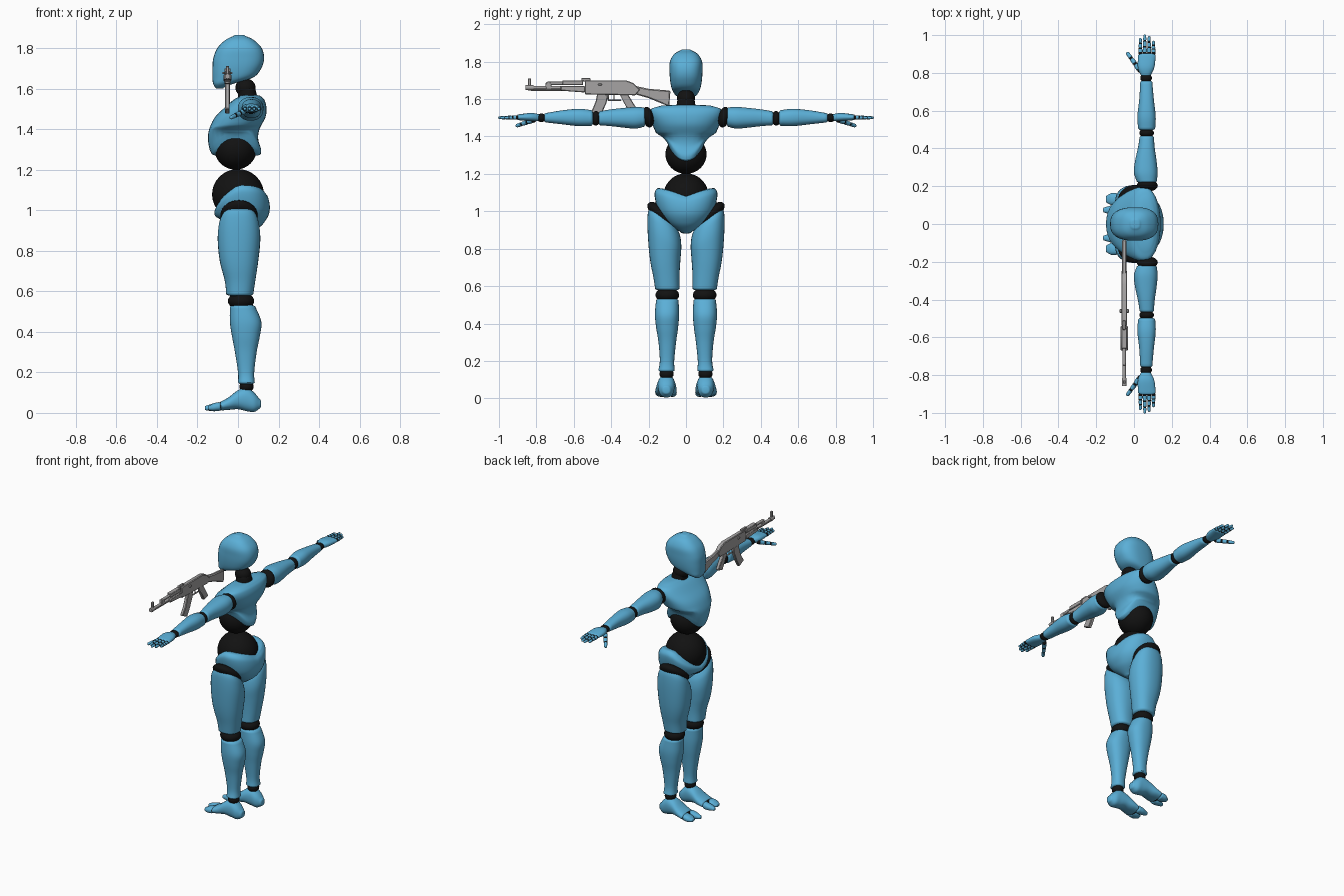
import bpy, bmesh, math
from mathutils import Vector, Matrix

cube = bpy.data.objects.get("Cube")
if cube:
    bpy.data.objects.remove(cube, do_unlink=True)


def material(name, rgb):
    m = bpy.data.materials.new(name)
    m.use_nodes = True
    m.diffuse_color = (*rgb, 1)
    m.node_tree.nodes["Principled BSDF"].inputs["Base Color"].default_value = (*rgb, 1)
    return m


BLUE = material("sky blue", (0.105, 0.43, 0.68))
BLACK = material("joint black", (0.006, 0.006, 0.006))
GREY = material("light grey", (0.38, 0.37, 0.37))


def finish(name, bm, mat, angle=40):
    bmesh.ops.recalc_face_normals(bm, faces=bm.faces)
    me = bpy.data.meshes.new(name)
    bm.to_mesh(me)
    bm.free()
    me.materials.append(mat)
    me.shade_smooth()
    me.set_sharp_from_angle(angle=math.radians(angle))
    ob = bpy.data.objects.new(name, me)
    bpy.context.collection.objects.link(ob)
    return ob


def clamp(v):
    return max(0.0, min(1.0, v))


def spline(rings, steps=5):
    """Smooth interpolation through all rings."""
    out = []
    for i in range(len(rings) - 1):
        p = [rings[max(0, min(len(rings) - 1, i + k))] for k in (-1, 0, 1, 2)]
        for j in range(steps):
            t = j / steps
            out.append([b + 0.5 * t * (c - a + t * (2*a - 5*b + 4*c - d + t * (3*(b - c) + d - a)))
                        for a, b, c, d in zip(*p)])
    return out + [list(rings[-1])]


def loft(name, axis, rings, mat=BLUE, side=1, power=2.3, warp=None, cap=0.008, n=32):
    """Skin of rounded sections; each ring is (position, a0, a1, b0, b1)."""
    rows = spline(rings)

    def shrunk(r, d, s):
        t, a0, a1, b0, b1 = r
        ca, cb, ha, hb = (a0 + a1) / 2, (b0 + b1) / 2, (a1 - a0) / 2 * s, (b1 - b0) / 2 * s
        return [t + d, ca - ha, ca + ha, cb - hb, cb + hb]

    sg = 1 if rings[-1][0] > rings[0][0] else -1
    first, last = rows[0], rows[-1]
    rows = ([shrunk(first, -sg * cap, 0.6), shrunk(first, -sg * cap * 0.7, 0.86)] + rows
            + [shrunk(last, sg * cap * 0.7, 0.86), shrunk(last, sg * cap, 0.6)])
    bm = bmesh.new()
    loops = []
    for t, a0, a1, b0, b1 in rows:
        loop = []
        for k in range(n):
            c, s = math.cos(math.tau * k / n), math.sin(math.tau * k / n)
            a = (a0 + a1) / 2 + (a1 - a0) / 2 * math.copysign(abs(c) ** (2 / power), c)
            b = (b0 + b1) / 2 + (b1 - b0) / 2 * math.copysign(abs(s) ** (2 / power), s)
            p = Vector({"x": (t, a, b), "y": (a, t, b), "z": (a, b, t)}[axis])
            if warp:
                p.z += warp(p)
            p.y *= side
            loop.append(bm.verts.new(p))
        loops.append(loop)
    for l0, l1 in zip(loops, loops[1:]):
        for k in range(n):
            bm.faces.new((l0[k], l0[(k + 1) % n], l1[(k + 1) % n], l1[k]))
    bm.faces.new(loops[0])
    bm.faces.new(loops[-1])
    return finish(name, bm, mat, 60)


def ball(name, loc, radii, mat=BLACK, tilt=0.0, seg=32):
    bm = bmesh.new()
    mtx = Matrix.Translation(loc) @ Matrix.Rotation(tilt, 4, "X") @ Matrix.Diagonal((*radii, 1))
    bmesh.ops.create_uvsphere(bm, u_segments=seg, v_segments=seg // 2, radius=1, matrix=mtx)
    return finish(name, bm, mat, 80)


def rod(name, p0, p1, r0, r1, mat, seg=14):
    p0, p1 = Vector(p0), Vector(p1)
    d = p1 - p0
    bm = bmesh.new()
    mtx = Matrix.Translation((p0 + p1) / 2) @ d.to_track_quat("Z", "Y").to_matrix().to_4x4()
    bmesh.ops.create_cone(bm, cap_ends=True, segments=seg, radius1=r0, radius2=r1,
                          depth=d.length, matrix=mtx)
    return finish(name, bm, mat)


def finger(name, p0, p1, r):
    """Three tapering segments joined by black knuckles and ended by a round tip."""
    p0, p1 = Vector(p0), Vector(p1)
    for k in range(3):
        a, b = p0.lerp(p1, k / 3), p0.lerp(p1, (k + 1) / 3)
        ra, rb = r * (1 - 0.12 * k), r * (0.9 - 0.12 * k)
        ball(f"{name}_knuckle_{k + 1}", a, (ra * 0.95,) * 3, BLACK, seg=12)
        rod(f"{name}_segment_{k + 1}", a.lerp(b, 0.2), a.lerp(b, 0.9), ra, rb, BLUE)
    ball(name + "_tip", p1 - (p1 - p0) * 0.035, (r * 0.66,) * 3, BLUE, seg=12)


# Head and neck
loft("head", "z", [(1.605, -.112, -.07, -.035, .035), (1.625, -.123, -.02, -.06, .06),
                   (1.655, -.126, .075, -.076, .076), (1.7, -.126, .115, -.085, .085),
                   (1.75, -.122, .129, -.088, .088), (1.8, -.102, .117, -.086, .086),
                   (1.84, -.062, .078, -.064, .064), (1.86, -.022, .036, -.03, .03)],
     power=2.6, cap=0.005)
ball("neck_ball", (.037, 0, 1.605), (.05, .048, .045))
loft("neck_base", "z", [(1.54, 0, .1, -.055, .055), (1.6, 0, .085, -.045, .045)], BLACK)

# Torso, with a lower edge that arches up over the flanks
loft("chest", "z", [(1.275, -.128, .112, -.09, .09), (1.3, -.14, .114, -.11, .11),
                    (1.35, -.148, .1, -.127, .127), (1.4, -.142, .106, -.152, .152),
                    (1.46, -.113, .136, -.178, .178), (1.51, -.062, .14, -.195, .195),
                    (1.545, -.022, .13, -.188, .188), (1.56, .005, .115, -.15, .15)],
     warp=lambda p: .08 * clamp((p.y / .1) ** 2) * clamp((1.42 - p.z) / .12))
ball("belly_ball", (-.012, 0, 1.305), (.105, .11, .105))
ball("waist_ball", (0, 0, 1.078), (.128, .122, .125))

# Hips, scooped low at the front
loft("hips", "z", [(.89, -.02, .07, -.03, .03), (.93, -.06, .122, -.09, .09),
                   (.98, -.1, .15, -.138, .138), (1.03, -.115, .157, -.16, .16),
                   (1.08, -.115, .15, -.168, .168), (1.108, -.1, .132, -.152, .152)],
     warp=lambda p: clamp((p.z - .95) / .15) * (.6 * min(p.x, 0) + .3 * (abs(p.y) - .1)))

for side, label in ((1, "right"), (-1, "left")):
    def pt(x, y, z):
        return (x, y * side, z)

    # Leg
    ball(label + "_hip_joint", pt(.005, .118, .975), (.092, .108, .042), tilt=side * .67)
    loft(label + "_thigh", "z",
         [(.585, -.058, .075, .035, .165), (.65, -.065, .085, .035, .175),
          (.75, -.09, .1, .03, .195), (.85, -.1, .11, .025, .205),
          (.92, -.095, .105, .03, .205), (.955, -.08, .092, .042, .195)], side=side,
         warp=lambda p: (p.y - .115) * .8 * clamp((p.z - .7) / .26))
    ball(label + "_knee_joint", pt(.015, .1, .552), (.065, .063, .042))
    loft(label + "_shin", "z",
         [(.525, -.04, .085, .04, .16), (.45, -.04, .115, .037, .166),
          (.38, -.03, .108, .042, .16), (.3, -.015, .092, .053, .147),
          (.2, 0, .08, .063, .14), (.15, 0, .083, .06, .148)], side=side)
    ball(label + "_ankle_joint", pt(.042, .104, .13), (.035, .038, .03))
    loft(label + "_foot", "x",
         [(.105, .08, .13, .02, .07), (.08, .065, .145, .005, .1), (.045, .06, .15, .008, .125),
          (0, .055, .155, .018, .112), (-.045, .05, .162, .015, .078),
          (-.08, .05, .165, .012, .058)], side=side)
    ball(label + "_toe_joint", pt(-.085, .107, .033), (.016, .052, .02))
    for toe, y0, y1, tip in (("big_toe", .05, .098, -.155), ("small_toes", .1, .163, -.14)):
        loft(f"{label}_{toe}", "x", [(-.092, y0, y1, .01, .053), (-.12, y0, y1, .008, .048),
                                     (tip, y0 + .01, y1 - .01, .012, .036)], side=side)

    # Arm
    ball(label + "_shoulder_joint", pt(.07, .203, 1.503), (.056, .03, .056), tilt=-side * .2)
    loft(label + "_upper_arm", "y",
         [(.225, .015, .12, 1.452, 1.555), (.27, 0, .125, 1.442, 1.558),
          (.33, .005, .12, 1.447, 1.553), (.4, .02, .11, 1.455, 1.545),
          (.46, .03, .105, 1.46, 1.535)], side=side)
    ball(label + "_elbow_joint", pt(.067, .482, 1.497), (.039, .025, .039))
    loft(label + "_forearm", "y",
         [(.505, .022, .112, 1.457, 1.54), (.57, .018, .115, 1.455, 1.548),
          (.66, .028, .105, 1.465, 1.54), (.75, .033, .097, 1.475, 1.525)], side=side)
    ball(label + "_wrist_joint", pt(.064, .773, 1.5), (.031, .025, .023))
    loft(label + "_palm", "y",
         [(.79, .035, .09, 1.482, 1.52), (.83, .02, .108, 1.482, 1.526),
          (.895, .022, .115, 1.487, 1.518)], side=side)
    for k, tip in enumerate((.98, 1.0, .99, .965)):
        x = .034 + .023 * k
        finger(f"{label}_finger_{k + 1}", pt(x, .905, 1.502), pt(x, tip, 1.5), .0115)
    finger(label + "_thumb", pt(.03, .815, 1.488), pt(-.035, .905, 1.457), .0145)


# Rifle floating beside the head, drawn as side outlines in y and z
def plate(name, pts, thick, bevel=0.004):
    bm = bmesh.new()
    base = bm.faces.new([bm.verts.new((-.052 - thick / 2, y, z)) for y, z in pts])
    ext = bmesh.ops.extrude_face_region(bm, geom=[base])
    verts = [v for v in ext["geom"] if isinstance(v, bmesh.types.BMVert)]
    bmesh.ops.translate(bm, verts=verts, vec=(thick, 0, 0))
    mod = finish(name, bm, GREY, 30).modifiers.new("soft_edges", "BEVEL")
    mod.width = bevel


def box(name, y0, y1, z0, z1, thick):
    plate(name, [(y0, z0), (y1, z0), (y1, z1), (y0, z1)], thick, 0.003)


plate("rifle_stock", [(-.27, 1.625), (-.2, 1.605), (-.09, 1.56), (-.083, 1.645),
                      (-.2, 1.655), (-.27, 1.67)], .024, .006)
plate("rifle_receiver", [(-.54, 1.625), (-.27, 1.62), (-.245, 1.65), (-.28, 1.685),
                         (-.32, 1.7), (-.54, 1.7)], .03)
plate("rifle_grip", [(-.355, 1.625), (-.31, 1.625), (-.255, 1.535), (-.3, 1.52)], .024)
plate("rifle_magazine", [(-.475, 1.63), (-.415, 1.63), (-.425, 1.58), (-.45, 1.525), (-.48, 1.475),
                         (-.53, 1.5), (-.5, 1.545), (-.482, 1.59)], .022)
plate("rifle_lower_handguard", [(-.67, 1.645), (-.54, 1.635), (-.54, 1.67), (-.67, 1.67)], .038)
box("rifle_upper_handguard", -.66, -.55, 1.674, 1.7, .03)
box("rifle_rear_sight", -.56, -.51, 1.695, 1.712, .016)
box("rifle_gas_block", -.75, -.72, 1.65, 1.69, .018)
box("rifle_front_sight", -.845, -.828, 1.645, 1.71, .014)
box("rifle_trigger", -.388, -.381, 1.595, 1.625, .008)
box("rifle_trigger_guard", -.42, -.345, 1.59, 1.597, .012)
box("rifle_guard_front", -.42, -.413, 1.59, 1.625, .012)
box("rifle_bolt_handle", -.47, -.45, 1.672, 1.682, .05)
for part, y0, y1, z, r in (("barrel", -.84, -.6, 1.661, .009), ("muzzle", -.857, -.815, 1.661, .013),
                           ("gas_tube", -.74, -.6, 1.684, .009), ("cleaning_rod", -.83, -.6, 1.648, .004)):
    rod("rifle_" + part, (-.052, y0, z), (-.052, y1, z), r, r, GREY)
